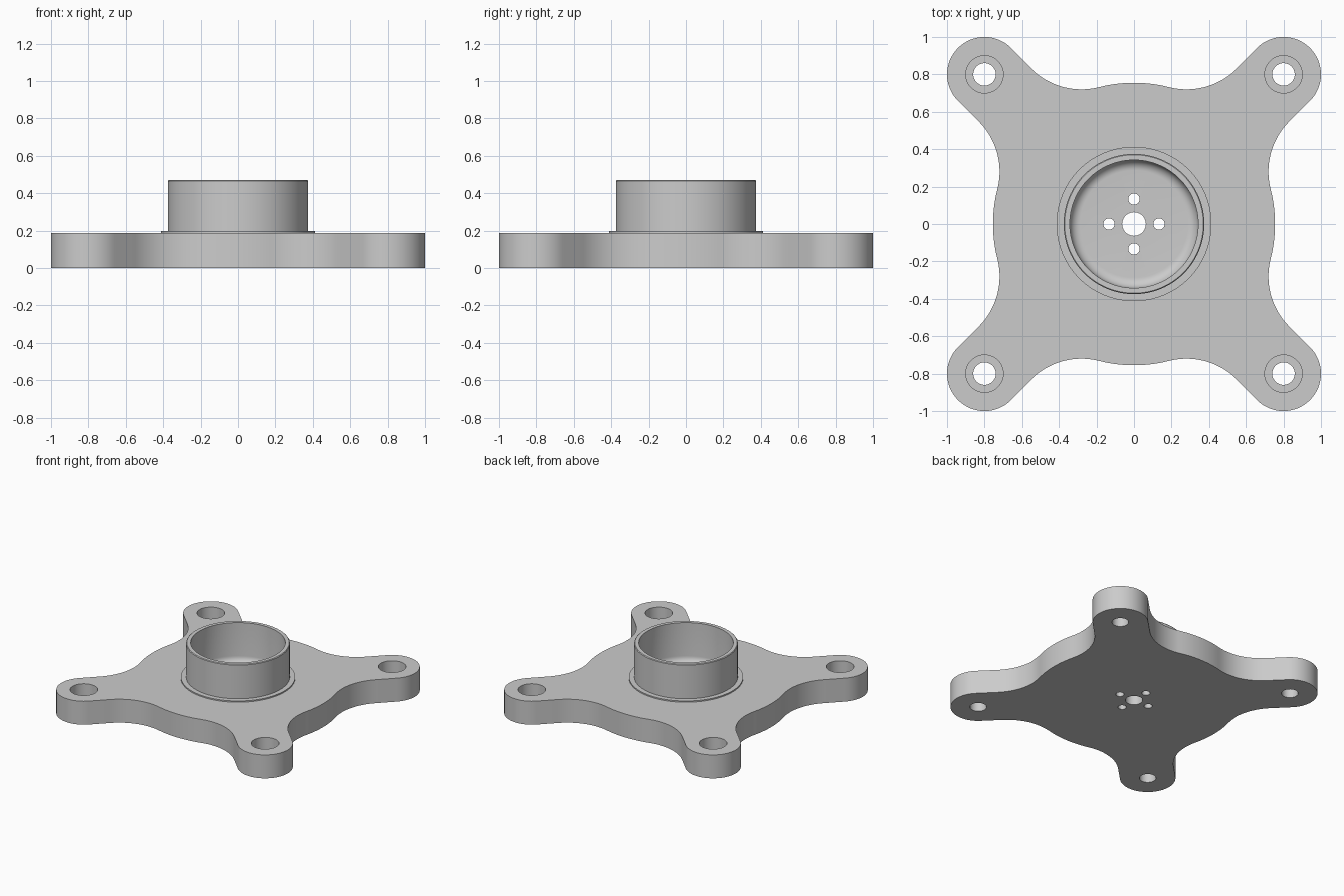
import bpy, bmesh, math
from math import sin, cos, pi
from mathutils import Vector, Matrix

cube = bpy.data.objects.get("Cube")
if cube:
    bpy.data.objects.remove(cube, do_unlink=True)

PLATE_TOP, RIM_TOP, FLOOR = 0.187, 0.47, 0.15
LOBE, LOBE_R = 0.8, 0.2
CUP_OUT, CUP_IN, FILLET = 0.375, 0.342, 0.055

grey = bpy.data.materials.new("machined grey")
grey.use_nodes = True
grey.diffuse_color = (0.6, 0.6, 0.6, 1)
grey.node_tree.nodes["Principled BSDF"].inputs["Base Color"].default_value = (0.6, 0.6, 0.6, 1)


def make_object(name, bm):
    bmesh.ops.recalc_face_normals(bm, faces=bm.faces)
    mesh = bpy.data.meshes.new(name)
    bm.to_mesh(mesh)
    bm.free()
    mesh.materials.append(grey)
    obj = bpy.data.objects.new(name, mesh)
    bpy.context.collection.objects.link(obj)
    return obj


def prism(name, outline, z0, z1):
    bm = bmesh.new()
    face = bm.faces.new([bm.verts.new((x, y, z0)) for x, y in outline])
    top = bmesh.ops.extrude_face_region(bm, geom=[face])["geom"]
    bmesh.ops.translate(bm, vec=(0, 0, z1 - z0),
                        verts=[v for v in top if isinstance(v, bmesh.types.BMVert)])
    return make_object(name, bm)


def lathe(name, profile, centre=(0, 0), segments=96):
    """Solid of revolution; the profile starts and ends on the axis."""
    bm = bmesh.new()
    verts = [bm.verts.new((r, 0, z)) for r, z in profile]
    edges = [bm.edges.new(pair) for pair in zip(verts, verts[1:])]
    bmesh.ops.spin(bm, geom=verts + edges, cent=(0, 0, 0), axis=(0, 0, 1),
                   angle=2 * pi, steps=segments, use_duplicate=False)
    bmesh.ops.remove_doubles(bm, verts=bm.verts, dist=1e-4)
    bmesh.ops.translate(bm, verts=bm.verts, vec=(*centre, 0))
    return make_object(name, bm)


def combine(target, tool, operation):
    mod = target.modifiers.new(operation.lower(), "BOOLEAN")
    mod.operation, mod.solver, mod.object = operation, "EXACT", tool
    bpy.context.view_layer.objects.active = target
    bpy.ops.object.modifier_apply(modifier=mod.name)
    bpy.data.objects.remove(tool, do_unlink=True)


def arc(cx, cy, r, a0, a1, n):
    return [(cx + r * cos(a0 + (a1 - a0) * i / n),
             cy + r * sin(a0 + (a1 - a0) * i / n)) for i in range(n + 1)]


# One quarter of the plate outline: hub arc, hollow, lobe, hollow, hub arc
HUB_R, HOLLOW_R, HX, HY = 0.755, 0.379, 0.28, 1.099
tangent = math.atan2(HY, HX)
half = arc(0, 0, HUB_R, pi / 2, tangent, 12)
half += arc(HX, HY, HOLLOW_R, tangent - pi, -pi / 4, 24)[1:]
half += arc(LOBE, LOBE, LOBE_R, 3 * pi / 4, pi / 4, 16)
quarter = half + [(y, x) for x, y in reversed(half[:-1])]
outline = []
for k in range(4):
    turn = Matrix.Rotation(-k * pi / 2, 2)
    outline += [tuple(turn @ Vector(p)) for p in quarter[:-1]]
body = prism("flange_plate", outline, 0, PLATE_TOP)

# Raised boss with a thin shoulder ring and a chamfered rim
boss = lathe("boss", [(0, 0.08), (0.413, 0.08), (0.413, 0.197), (CUP_OUT, 0.197),
                      (CUP_OUT, RIM_TOP - 0.005), (CUP_OUT - 0.005, RIM_TOP), (0, RIM_TOP)])
combine(body, boss, "UNION")

# Round pocket with a filleted floor
fillet = arc(CUP_IN - FILLET, FLOOR + FILLET, FILLET, 0, -pi / 2, 8)
pocket = lathe("pocket", [(0, 0.6), (CUP_IN, 0.6)] + fillet + [(0, FLOOR)])
combine(body, pocket, "DIFFERENCE")

# Counterbored bolt holes in the lobes
for sx in (-1, 1):
    for sy in (-1, 1):
        bolt = lathe("bolt_hole", [(0, -0.1), (0.06, -0.1), (0.06, 0.07),
                                   (0.1, 0.07), (0.1, 0.3), (0, 0.3)],
                     (sx * LOBE, sy * LOBE), 48)
        combine(body, bolt, "DIFFERENCE")

# Centre hole and four small holes around it
holes = [(0, 0, 0.063)] + [(0.133 * cos(k * pi / 2), 0.133 * sin(k * pi / 2), 0.03)
                           for k in range(4)]
for x, y, r in holes:
    hole = lathe("floor_hole", [(0, -0.1), (r, -0.1), (r, 0.3), (0, 0.3)], (x, y), 40)
    combine(body, hole, "DIFFERENCE")

body.name = "flange_hub"
bpy.ops.object.select_all(action="DESELECT")
body.select_set(True)
bpy.context.view_layer.objects.active = body
bpy.ops.object.shade_smooth_by_angle(angle=math.radians(30))
